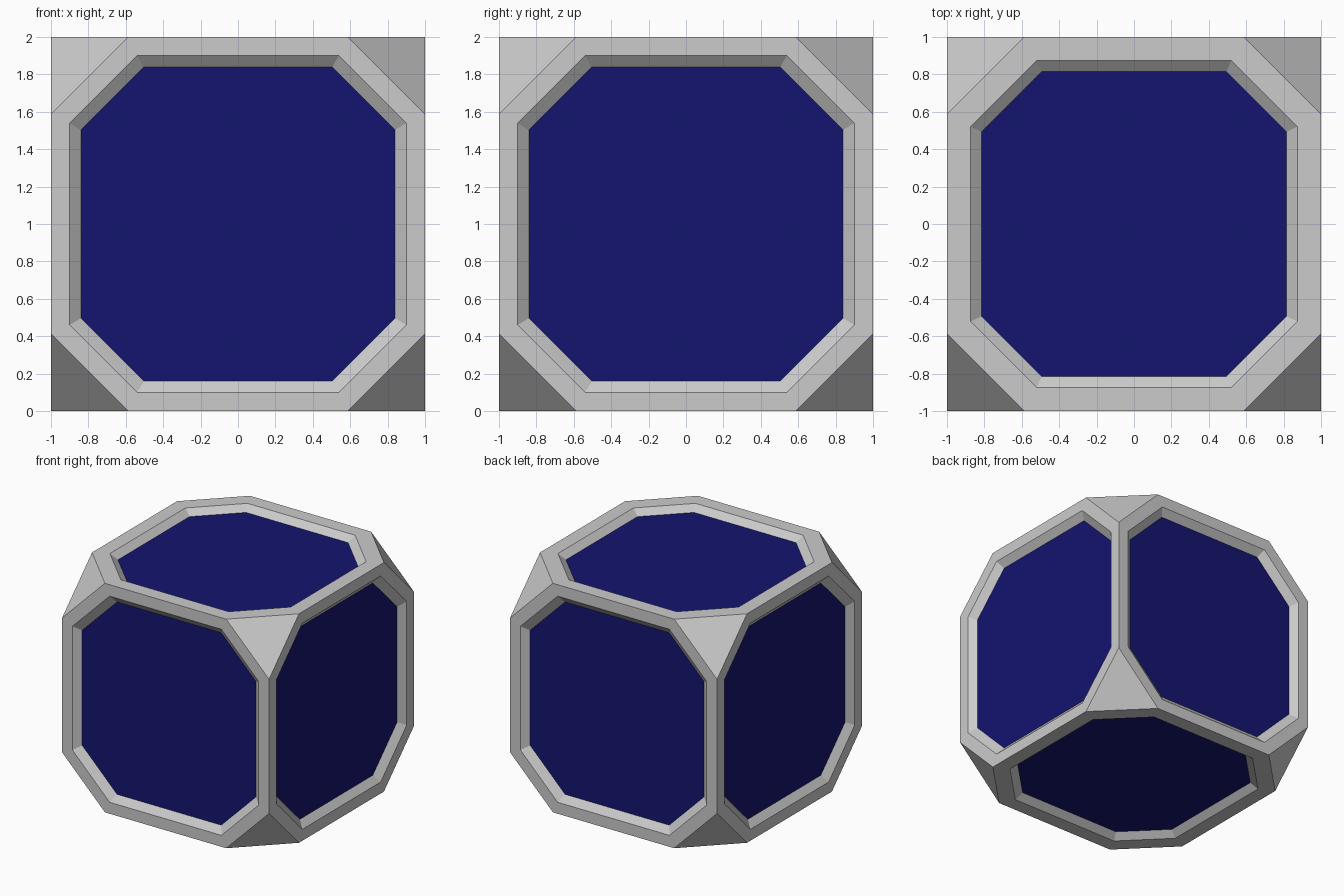
import bpy, bmesh
from math import radians
from mathutils import Matrix, Vector
from itertools import product

if "Cube" in bpy.data.objects:
    bpy.data.objects.remove(bpy.data.objects["Cube"])

C = 0.586  # half length of the long octagon edges
# rings per face: (half width, half edge length, distance from centre)
SIDE = [(1, C, 1), (0.90, 0.54, 1), (0.84, 0.503, 0.95)]
CAP = [(1, C, 1), (0.873, 0.521, 1), (0.815, 0.493, 0.95)]


def octagon(a, b, h):
    pts = [(a, -b), (a, b), (b, a), (-b, a), (-a, b), (-a, -b), (-b, -a), (b, -a)]
    return [Vector((x, y, h)) for x, y in pts]


def add_face(bm, pts):
    bm.faces.new([bm.verts.new(p) for p in pts])


def finish(bm, name, mat=None):
    bmesh.ops.remove_doubles(bm, verts=bm.verts, dist=0.0005)
    bmesh.ops.translate(bm, verts=bm.verts, vec=(0, 0, 1))
    me = bpy.data.meshes.new(name)
    bm.to_mesh(me)
    bm.free()
    if mat:
        me.materials.append(mat)
    ob = bpy.data.objects.new(name, me)
    bpy.context.collection.objects.link(ob)
    return ob


navy = bpy.data.materials.new("navy")
navy.diffuse_color = (0.007, 0.007, 0.16, 1)
navy.use_nodes = True
navy.node_tree.nodes["Principled BSDF"].inputs["Base Color"].default_value = navy.diffuse_color

# six face directions: four sides, top and bottom
tilt = Matrix.Rotation(radians(90), 4, 'X')
faces = [(n, Matrix.Rotation(radians(90 * k), 4, 'Z') @ tilt, SIDE)
         for k, n in enumerate(["front", "right", "back", "left"])]
faces += [("top", Matrix.Identity(4), CAP),
          ("bottom", Matrix.Rotation(radians(180), 4, 'X'), CAP)]

frame = bmesh.new()
for name, m, profile in faces:
    rings = [[m @ p for p in octagon(*r)] for r in profile]
    # rim and sloped recess wall
    for o, n in zip(rings, rings[1:]):
        for i in range(8):
            j = (i + 1) % 8
            add_face(frame, [o[i], o[j], n[j], n[i]])
    # recessed coloured panel
    panel = bmesh.new()
    add_face(panel, rings[-1])
    finish(panel, name + "_panel", navy)

# cut-off corners
for s in product((-1, 1), repeat=3):
    tri = [Vector((p[0] * s[0], p[1] * s[1], p[2] * s[2]))
           for p in ((C, 1, 1), (1, C, 1), (1, 1, C))]
    add_face(frame, tri if s[0] * s[1] * s[2] > 0 else tri[::-1])
finish(frame, "frame")
